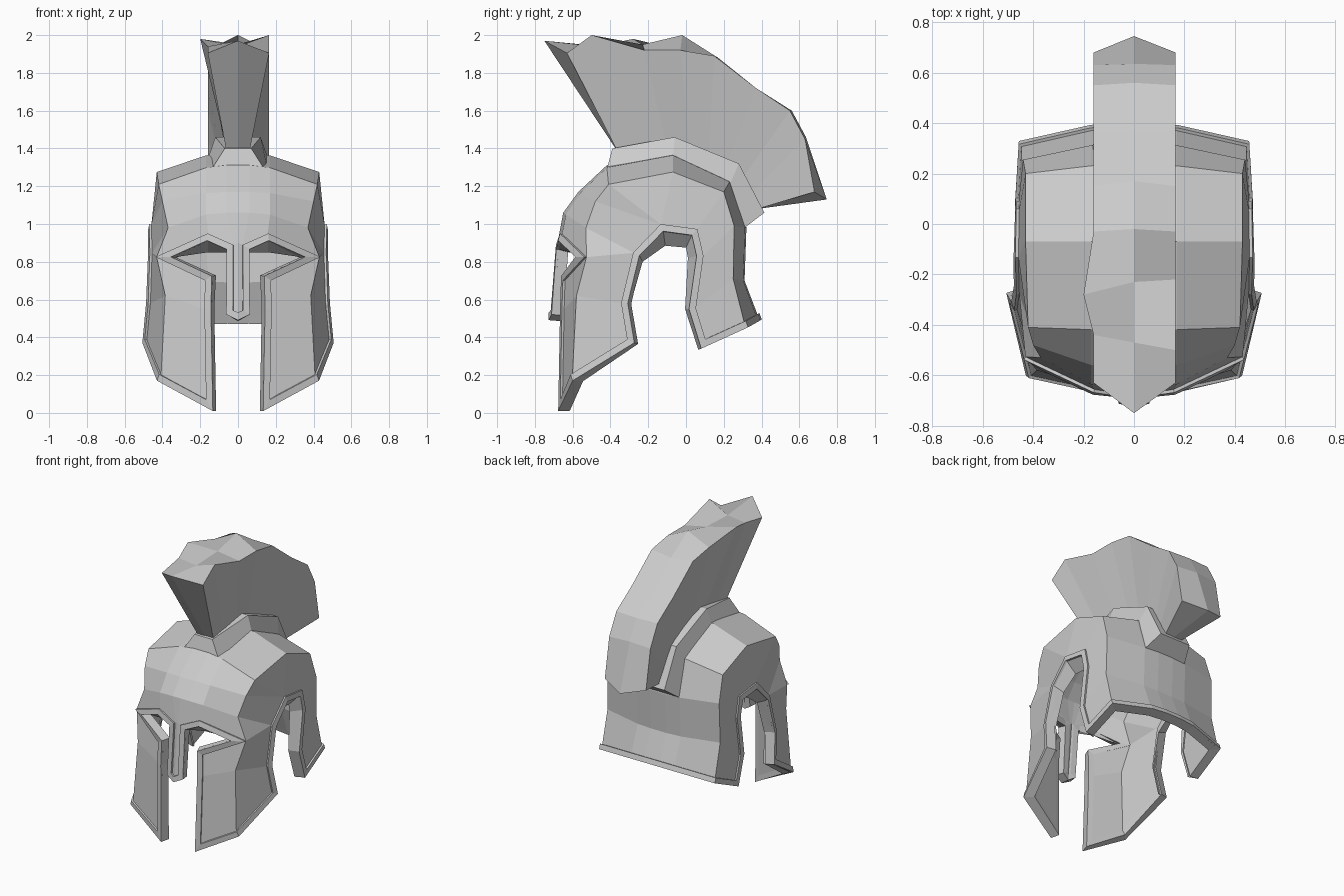
import bpy, bmesh
from mathutils import Vector

cube = bpy.data.objects.get("Cube")
if cube:
    bpy.data.objects.remove(cube)

grey = bpy.data.materials.new("plain_grey")
grey.use_nodes = True
COLOUR = (0.6, 0.6, 0.6, 1)
grey.diffuse_color = COLOUR
grey.node_tree.nodes["Principled BSDF"].inputs["Base Color"].default_value = COLOUR


def finish(bm, name):
    mesh = bpy.data.meshes.new(name)
    bm.to_mesh(mesh)
    mesh.materials.append(grey)
    obj = bpy.data.objects.new(name, mesh)
    bpy.context.collection.objects.link(obj)
    return obj


def loft(bm, path_a, path_b):
    """Bridge two paths of equal length; repeated points give triangles."""
    for i in range(len(path_a) - 1):
        ring = []
        for p in (path_a[i], path_a[i + 1], path_b[i + 1], path_b[i]):
            if p not in ring:
                ring.append(p)
        if len(ring) > 2:
            bm.faces.new([bm.verts.new(p) for p in ring])


def weld(bm):
    bmesh.ops.remove_doubles(bm, verts=bm.verts, dist=0.002)
    bmesh.ops.recalc_face_normals(bm, faces=bm.faces)


def mirror_half(bm):
    weld(bm)
    bmesh.ops.mirror(bm, geom=bm.verts[:] + bm.edges[:] + bm.faces[:],
                     axis='X', merge_dist=0.002)
    weld(bm)


def thicken(obj, thickness, offset):
    mod = obj.modifiers.new("thickness", 'SOLIDIFY')
    mod.thickness = thickness
    mod.offset = offset
    mod.use_even_offset = True


# Dome paths from brow to neck: centre line (y, z) and side corner (x, y, z)
centre = [(-.68, .90), (-.65, 1.06), (-.57, 1.17), (-.42, 1.31), (-.07, 1.375),
          (.235, 1.23), (.32, .98), (.31, .70), (.39, .49)]
corner = [(.35, -.575, .825), (.37, -.53, .98), (.40, -.48, 1.12), (.42, -.41, 1.21),
          (.43, -.07, 1.275), (.43, .20, 1.17), (.44, .255, .99), (.445, .25, .71),
          (.445, .32, .45)]
middle = [(0, y, z) for y, z in centre]
inner = [(.06, y, z) for y, z in centre]
outer = [tuple(Vector((.17, y, z)).lerp(Vector((.17, c[1], c[2])), .12))
         for (y, z), c in zip(centre, corner)]
inner[0] = (.06, -.675, .865)
outer[0] = (.16, -.665, .91)

# Ear opening, from cheek tip over the arch to the neck
ear_edge = [(.495, -.27, .37), (.475, -.305, .58), (.465, -.245, .83), (.465, -.12, .96),
            (.46, .03, .94), (.46, .055, .83), (.46, .015, .55), (.46, .08, .34)]
# Each dome corner joins one point of the opening; repeats fan out
ear = [ear_edge[i] for i in (0, 1, 2, 2, 3, 3, 3, 4, 5, 6, 7)]

# Cheek corner and cheek front edge
cheek_corner = [(.42, -.59, .17), (.385, -.58, .62)]
cheek_edge = [(.13, -.665, .01), (.14, -.655, .55), (.135, -.65, .725)]

bm = bmesh.new()
for a, b in ((middle, inner), (inner, outer), (outer, corner),
             (cheek_corner + corner, ear),
             (cheek_edge, cheek_corner + corner[:1])):
    loft(bm, a, b)
# Nose guard
loft(bm, [middle[0], (0, -.715, .49)], [inner[0], (.06, -.70, .52)])
mirror_half(bm)
highest = max(bm.faces, key=lambda f: f.calc_center_median().z)
if highest.normal.z < 0:
    bmesh.ops.reverse_faces(bm, faces=bm.faces)

# Raised rim along every open edge
rim_faces = bmesh.ops.inset_region(bm, faces=bm.faces[:], thickness=0.036,
                                   use_boundary=True, use_even_offset=True)["faces"]
bm.faces.index_update()
rim_ids = {f.index for f in rim_faces}
rim_bm = bm.copy()
bmesh.ops.delete(rim_bm, geom=[f for f in rim_bm.faces if f.index not in rim_ids],
                 context='FACES')
thicken(finish(bm, "helmet_shell"), 0.052, -1)
thicken(finish(rim_bm, "raised_rim"), 0.064, -0.62)

# Sloping lips inside the ear openings and under the brow, closed at the back
ear_lip = [(.43, -.26, .36), (.41, -.295, .57), (.40, -.23, .80), (.40, -.11, .885),
           (.40, 0, .875), (.40, .01, .82), (.40, -.005, .55), (.40, .065, .335)]
ear_back = [(lip[0], y, z) for lip, (x, y, z) in zip(ear_lip, ear_edge)]
brow_edge = [inner[0], outer[0], corner[0]]
brow_lip = [(.06, -.62, .85), (.16, -.60, .85), (.33, -.55, .825)]
brow_back = [(x, y, z + .05) for x, y, z in brow_lip]
bm = bmesh.new()
for a, b in ((ear_edge, ear_lip), (ear_lip, ear_back),
             (brow_edge, brow_lip), (brow_lip, brow_back)):
    loft(bm, a, b)
mirror_half(bm)
finish(bm, "opening_lips")


def ring_loft(name, rings, split_caps=False):
    """Solid through matching closed rings, with capped ends."""
    bm = bmesh.new()
    rows = [[bm.verts.new(p) for p in ring] for ring in rings]
    n = len(rows[0])
    for a, b in zip(rows, rows[1:]):
        for i in range(n):
            j = (i + 1) % n
            bm.faces.new((a[i], a[j], b[j], b[i]))
    for row in (rows[0], rows[-1]):
        if split_caps:
            bm.faces.new(row[:n // 2 + 1])
            bm.faces.new(row[n // 2:] + row[:1])
        else:
            bm.faces.new(row)
    weld(bm)
    return finish(bm, name)


# Ridge that carries the crest: lower (y, z), upper (y, z), upper half width
ridge = [(-.43, 1.25, -.39, 1.40, .07), (-.07, 1.33, -.06, 1.46, .12),
         (.22, 1.18, .28, 1.32, .12), (.31, .98, .415, 1.06, .12)]
ring_loft("crest_ridge", [
    [(.165, y, z), (top, v, w), (-top, v, w), (-.165, y, z)] for y, z, v, w, top in ridge])

# Crest fan: base (y, z), side edge (y, z), centre edge (y, z)
fan = [(-.36, 1.38, -.63, 1.905, -.75, 1.97), (-.25, 1.38, -.47, 1.97, -.47, 1.94),
       (-.10, 1.40, -.25, 1.95, -.23, 1.95), (.02, 1.40, -.03, 1.92, -.02, 2.0),
       (.12, 1.35, .15, 1.89, .17, 1.88), (.20, 1.28, .37, 1.72, .37, 1.72),
       (.27, 1.20, .55, 1.60, .56, 1.60), (.32, 1.14, .63, 1.45, .635, 1.46),
       (.38, 1.08, .68, 1.17, .745, 1.13)]
rings = []
for i, (by, bz, sy, sz, cy, cz) in enumerate(fan):
    # Uneven hair: opposite sides rise and fall in turn
    lift = 0.03 * (-1) ** (i + 1) if i in (1, 2) else 0
    left_width = .20 if i == 2 else .16
    rings.append([(0, by, bz), (.06, by, bz), (.165, sy - lift, sz + lift), (0, cy, cz),
                  (-left_width, sy + lift, sz - lift), (-.06, by, bz)])
ring_loft("crest", rings, split_caps=True)
